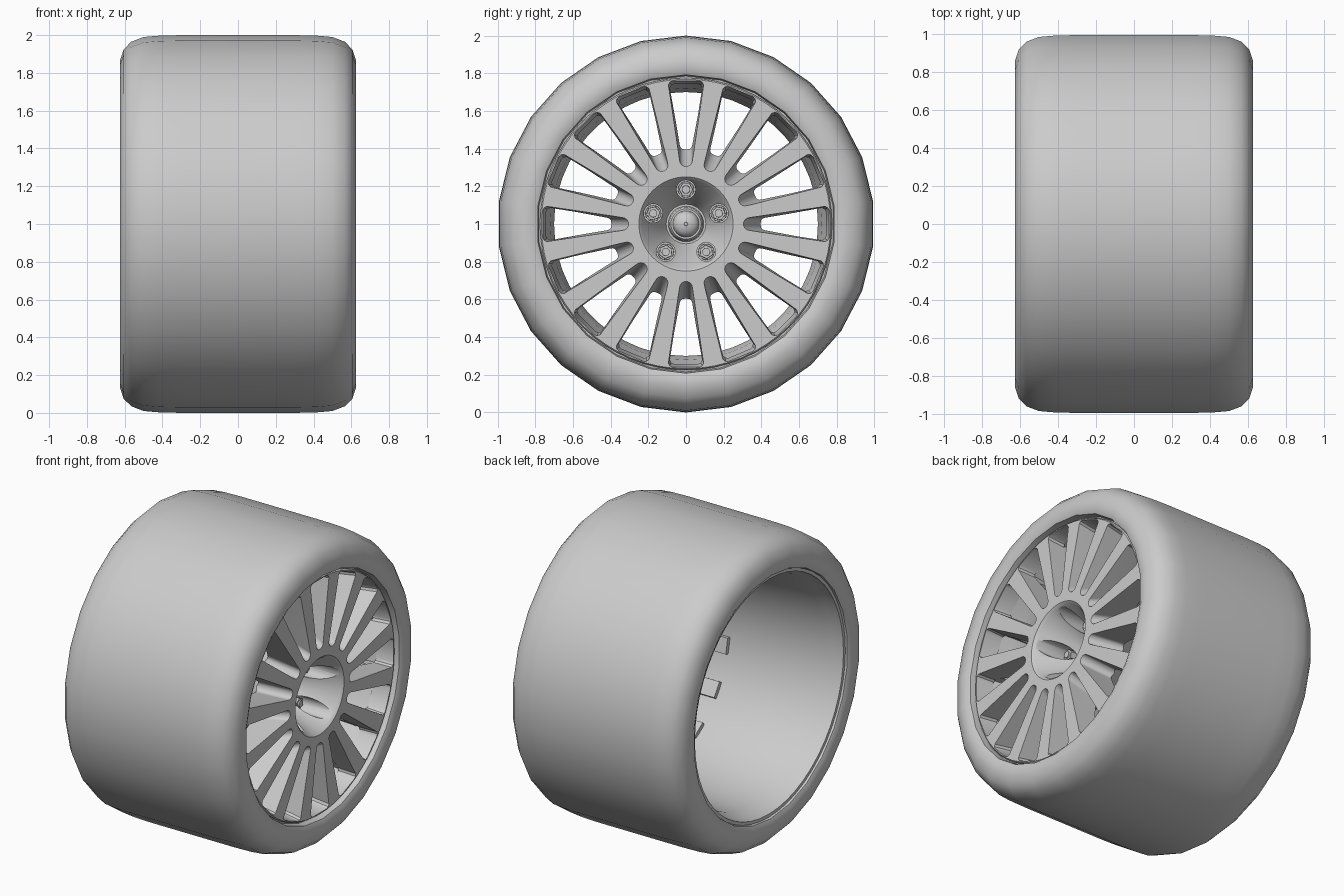
import bpy, bmesh
from math import sin, cos, pi, tau, radians

if "Cube" in bpy.data.objects:
    bpy.data.objects.remove(bpy.data.objects["Cube"])


def finish(name, bm, smooth=35):
    bmesh.ops.remove_doubles(bm, verts=bm.verts, dist=1e-5)
    bmesh.ops.recalc_face_normals(bm, faces=bm.faces)
    me = bpy.data.meshes.new(name)
    bm.to_mesh(me)
    bm.free()
    ob = bpy.data.objects.new(name, me)
    bpy.context.collection.objects.link(ob)
    if smooth:
        shade(ob, smooth)
    return ob


def shade(ob, angle):
    bpy.ops.object.select_all(action='DESELECT')
    ob.select_set(True)
    bpy.context.view_layer.objects.active = ob
    bpy.ops.object.shade_smooth_by_angle(angle=radians(angle))


def polar(x, r, a):
    return (x, r * sin(a), 1 + r * cos(a))


def lathe(name, profile, n, closed=True, smooth=35):
    """Revolve (x, radius) points about the axle; closed joins last to first."""
    bm = bmesh.new()
    rings = []
    for x, r in profile:
        if r == 0:
            rings.append([bm.verts.new((x, 0, 1))] * n)
        else:
            rings.append([bm.verts.new(polar(x, r, tau * i / n)) for i in range(n)])
    pairs = list(zip(rings, rings[1:])) + ([(rings[-1], rings[0])] if closed else [])
    for p, q in pairs:
        for i in range(n):
            j = (i + 1) % n
            vs = list(dict.fromkeys([p[i], p[j], q[j], q[i]]))
            if len(vs) > 2:
                bm.faces.new(vs)
    return finish(name, bm, smooth)


def loft(bm, a, b):
    """Closed solid between two matching loops."""
    va, vb = [bm.verts.new(p) for p in a], [bm.verts.new(p) for p in b]
    n = len(va)
    bm.faces.new(va)
    bm.faces.new(vb[::-1])
    for i in range(n):
        bm.faces.new((va[i], vb[i], vb[(i + 1) % n], va[(i + 1) % n]))


def turn(x, t, r, a):
    """Point at tangential offset t and radius r in a sector turned by a."""
    return (x, t * cos(a) + r * sin(a), 1 + r * cos(a) - t * sin(a))


def ngon(x, rad, n, r, a):
    return [turn(x, rad * cos(tau * i / n), r + rad * sin(tau * i / n), a) for i in range(n)]


def cut(ob, cutter):
    m = ob.modifiers.new("cut", 'BOOLEAN')
    m.operation, m.solver, m.object = 'DIFFERENCE', 'EXACT', cutter
    cutter.hide_render = True
    bpy.context.view_layer.objects.active = ob
    bpy.ops.object.modifier_apply(modifier=m.name)
    bpy.data.objects.remove(cutter)


# Tyre: wide slick with rounded shoulders, 26 sides
half = [(0.3, 1.0), (0.42, 0.997), (0.5, 0.99), (0.565, 0.965), (0.605, 0.925),
        (0.625, 0.865), (0.625, 0.82), (0.612, 0.792), (0.57, 0.785)]
lathe("tyre", [(-x, r) for x, r in half[::-1]] + half, 26, smooth=50)

# Rim barrel, open at the back
lathe("rim_barrel", [(-0.60, 0.785), (-0.60, 0.765), (-0.53, 0.755), (-0.48, 0.735),
                     (-0.1, 0.71), (0.25, 0.70), (0.40, 0.72), (0.48, 0.755), (0.57, 0.765),
                     (0.57, 0.787)], 52, closed=False)

# Wheel face: solid disc with a deep conical hub dish
face = lathe("wheel_face", [(0.28, 0), (0.28, 0.105), (0.31, 0.12), (0.575, 0.235), (0.59, 0.25),
                            (0.59, 0.768), (0.58, 0.775), (0.48, 0.775), (0.47, 0.70),
                            (0.40, 0.40), (0.30, 0.36), (0.20, 0.30), (0.20, 0)],
             64, closed=False, smooth=0)


# Sixteen tapered windows between the spokes
def window(x, outer, hw_out, inner, hw_in, a):
    pts = [(hw_out, outer - 0.022), (hw_out - 0.008, outer - 0.007), (hw_out - 0.022, outer)]
    pts += [(-t, r) for t, r in pts[::-1]]
    for i in range(9):
        b = pi + pi * i / 8
        pts.append((hw_in * cos(b), inner + hw_in * (1 + sin(b))))
    return [turn(x, t, r, a) for t, r in pts]


bm = bmesh.new()
for k in range(16):
    a = tau * k / 16
    loft(bm, window(0.61, 0.763, 0.095, 0.295, 0.034, a), window(0.36, 0.725, 0.078, 0.41, 0.034, a))
cut(face, finish("window_cutter", bm, 0))

# Five bolt pockets in the dish
bm = bmesh.new()
for k in range(5):
    loft(bm, ngon(0.31, 0.05, 24, 0.183, tau * k / 5), ngon(0.7, 0.05, 24, 0.183, tau * k / 5))
cut(face, finish("pocket_cutter", bm, 0))
shade(face, 30)

# Spoke ends folded back along the barrel
bm = bmesh.new()
for k in range(16):
    a = tau * (k + 0.5) / 16
    quad = [(-0.05, 0.675), (0.05, 0.675), (0.055, 0.735), (-0.055, 0.735)]
    loft(bm, [turn(0.5, t, r, a) for t, r in quad], [turn(0.17, t, r, a) for t, r in quad])
finish("spoke_ends", bm, 0)

# Wheel bolts: washer, hex head and round tip
bm = bmesh.new()
for k in range(5):
    a = tau * k / 5
    for n, rad, x0, x1 in ((20, 0.044, 0.30, 0.325), (6, 0.038, 0.32, 0.37), (16, 0.022, 0.36, 0.38)):
        loft(bm, ngon(x0, rad, n, 0.183, a), ngon(x1, rad * 0.95, n, 0.183, a))
finish("wheel_bolts", bm, 30)

# Centre cap with stepped collar and small nipple
lathe("centre_cap", [(0.27, 0.095), (0.32, 0.09), (0.335, 0.08), (0.335, 0.07), (0.36, 0.065),
                     (0.375, 0.05), (0.385, 0.03), (0.388, 0.011), (0.40, 0.01), (0.40, 0)],
      32, closed=False)
